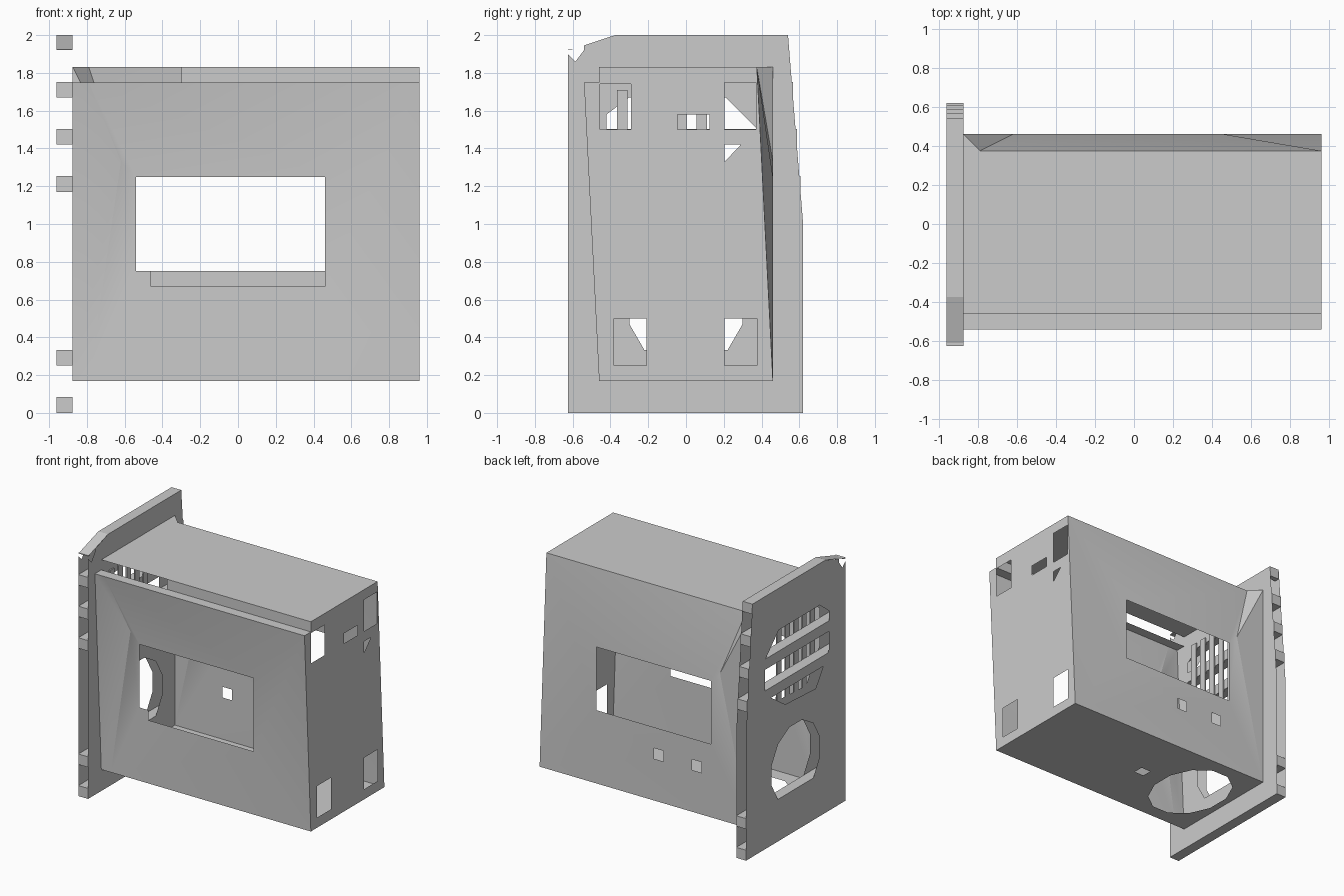
import bpy, bmesh, math
from mathutils import Vector

cube = bpy.data.objects.get("Cube")
if cube:
    bpy.data.objects.remove(cube, do_unlink=True)

grey = bpy.data.materials.new("plain_grey")
grey.use_nodes = True
grey.diffuse_color = (0.6, 0.6, 0.6, 1)
grey.node_tree.nodes["Principled BSDF"].inputs["Base Color"].default_value = (0.6, 0.6, 0.6, 1)


def finish(name, bm):
    mesh = bpy.data.meshes.new(name)
    bm.to_mesh(mesh)
    bm.free()
    mesh.materials.append(grey)
    obj = bpy.data.objects.new(name, mesh)
    bpy.context.collection.objects.link(obj)
    return obj


def sheet(name, normal, *loops):
    """Thin panel: first loop is the outline, the rest are openings."""
    bm = bmesh.new()
    n = Vector(normal)
    edges = []
    for loop in loops:
        vs = [bm.verts.new(p) for p in loop]
        edges += [bm.edges.new((a, b)) for a, b in zip(vs, vs[1:] + vs[:1])]
    bmesh.ops.triangle_fill(bm, use_beauty=True, edges=edges, normal=n)
    bm.normal_update()
    bmesh.ops.reverse_faces(bm, faces=[f for f in bm.faces if f.normal.dot(n) < 0])
    return finish(name, bm)


def box(name, lo, hi):
    bm = bmesh.new()
    bmesh.ops.create_cube(bm, size=1)
    for v in bm.verts:
        v.co = [lo[i] if v.co[i] < 0 else hi[i] for i in range(3)]
    return finish(name, bm)


def rect(a0, b0, a1, b1):
    return [(a0, b0), (a1, b0), (a1, b1), (a0, b1)]


def at_x(x, pts):
    return [(x, a, b) for a, b in pts]


def at_y(y, pts):
    return [(a, y, b) for a, b in pts]


def at_z(z, pts):
    return [(a, b, z) for a, b in pts]


def ring(a, b, ra, rb, n):
    return [(a + ra * math.cos(math.tau * (i + .5) / n),
             b + rb * math.sin(math.tau * (i + .5) / n)) for i in range(n)]


L, R = -.875, .96          # ends of the case
OUT = -.96                 # outer face of the end plate
F, B = -.46, .46           # front and back planes
BOT, TOP, LIP = .17, 1.83, 1.75

# End plate: two sheets with matching fan openings
profile = [(-.625, 0), (.62, 0), (.62, 1), (.54, 2), (-.375, 2), (-.625, 1.92),
           (-.54, 1.92), (-.585, 1.86), (-.625, 1.91)]
profile = profile[:5] + [(-.54, 1.945), (-.54, 1.92), (-.585, 1.86), (-.625, 1.9)]
big_fan = [(.38, 1.22), (.38, 1.5), (.17, 1.71), (-.25, 1.71), (-.42, 1.58),
           (-.42, 1.28), (-.25, 1.03), (.13, 1.05)]
small_fan = ring(0, .55, .31, .31, 12)
for name, x, d in (("plate_outer", OUT, -1), ("plate_inner", L, 1)):
    sheet(name, (d, 0, 0), *[at_x(x, p) for p in (profile, big_fan, small_fan)])

# Rails between the plate sheets
for i, z in enumerate((0, .25, 1.17, 1.42, 1.67)):
    edge = .62 if z < 1 else .62 - (z - 1) * .08
    box(f"plate_rail_{i}", (OUT, -.625, z), (L, edge, z + .083))

# Sloped cap on the plate
for i, ((y0, z0), (y1, z1)) in enumerate((((-.625, 1.92), (-.375, 2)), ((-.375, 2), (.54, 2)))):
    sheet(f"plate_cap_{i}", (0, 0, 1),
          [(OUT, y0, z0), (L, y0, z0), (L, y1, z1), (OUT, y1, z1)])
box("plate_cap_back", (OUT, .5, 1.92), (L, .54, 2))
box("plate_cap_front", (OUT, -.625, 1.92), (L, -.6, 1.925))

# Upright fins behind the fan openings
for i in range(5):
    y = .08 - i * .105
    box(f"fan_fin_{i}", (L, y - .025, 1.03), (L + .01, y + .03, 1.71))

# Right-hand case wall with its cable openings
wall = [(F, BOT), (B, BOT), (.375, TOP), (F, TOP), (F, LIP), (-.54, LIP)]
openings = [rect(-.455, 1.5, -.29, 1.74), rect(.205, 1.5, .37, 1.75), rect(-.045, 1.5, .125, 1.58),
            [(.205, 1.42), (.29, 1.42), (.205, 1.33)],
            rect(-.38, .25, -.21, .5), rect(.205, .25, .375, .5)]
sheet("end_wall", (1, 0, 0), *[at_x(R, p) for p in [wall] + openings])

# Top panel, its front fascia and the lip of the front panel
sheet("top_panel", (0, 0, 1),
      at_z(TOP, [(L, F), (R, F), (R, .375), (-.79, .375), (L, B)]))
sheet("top_fascia", (0, -1, 0), at_y(F, rect(-.3, LIP, R, TOP)))
sheet("front_lip", (0, 0, 1), at_z(LIP, rect(L, -.54, R, F)))

# Floor with a round vent and a small hole
sheet("floor", (0, 0, -1), *[at_z(BOT, p) for p in (
    rect(L, F, R, B), ring(-.55, 0, .28, .36, 12), rect(-.125, -.04, -.04, .04))])

# Front panel: sunken around the window, leaning out to the lip
crease = (-.62, F, 1.33)
window = [(-.54, .75), (-.46, .75), (-.46, .67), (.46, .67), (.46, 1.25), (-.54, 1.25)]
front = sheet("front_panel", (0, -1, 0),
              [(-.79, F, BOT), (R, F, BOT), (R, -.54, LIP), (-.79, -.54, LIP), crease],
              at_y(F, window))
front_side = sheet("front_panel_side", (0, -1, 0),
                   [(L, F, BOT), (-.79, F, BOT), crease, (-.79, -.54, LIP), (L, -.54, LIP)])

# Back panel: window level with the base, leaning in at the top
crease = (-.62, B, 1.33)
holes = [rect(-.54, .75, .46, 1.25), rect(-.46, .5, -.375, .585), rect(-.125, .5, -.04, .585)]
back = sheet("back_panel", (0, 1, 0),
             [(L, B, BOT), (R, B, BOT), (R, .375, TOP), (-.79, .375, TOP), crease],
             *[at_y(B, p) for p in holes])
back_side = sheet("back_panel_side", (0, 1, 0),
                  [(L, B, BOT), crease, (-.79, .375, TOP), (L, B, TOP)])

# Soft shading across the dished panels
for obj in (front, front_side, back, back_side):
    bpy.context.view_layer.objects.active = obj
    obj.select_set(True)
    bpy.ops.object.shade_smooth_by_angle(angle=math.radians(30))
    obj.select_set(False)
